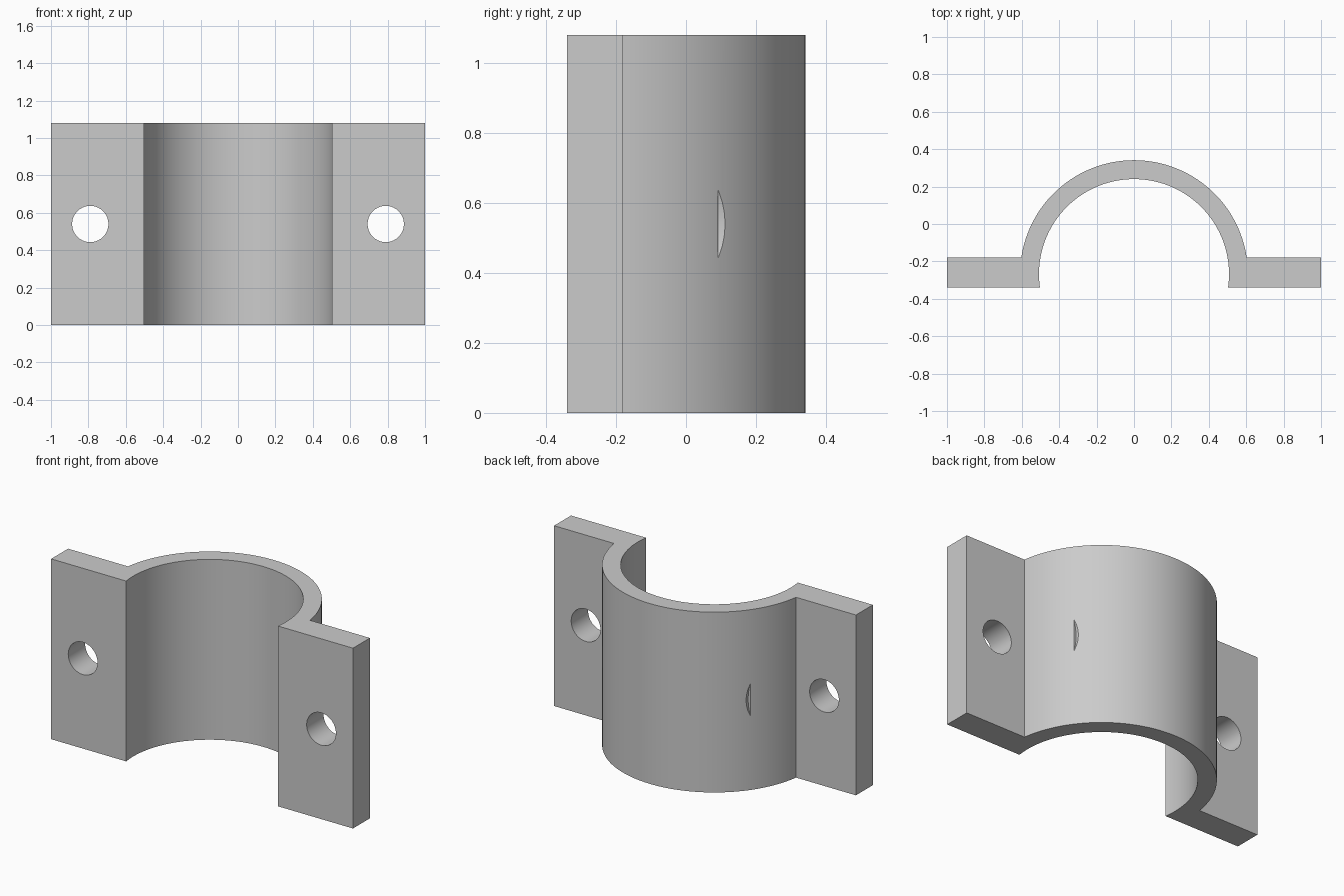
import bpy, bmesh, math

if "Cube" in bpy.data.objects:
    bpy.data.objects.remove(bpy.data.objects["Cube"])

HEIGHT = 1.08
FRONT, FLANGE_BACK = -0.34, -0.18
AXIS_Y = -0.268
R_IN, R_OUT = 0.508, 0.609
HOLE_X = 0.79

grey = bpy.data.materials.new("light_grey")
grey.use_nodes = True
colour = (0.6, 0.6, 0.6, 1)
grey.diffuse_color = colour
grey.node_tree.nodes["Principled BSDF"].inputs["Base Color"].default_value = colour


def arc(radius, y_end, steps=96):
    """Points over the top of the saddle, from right (+x) to left, ending at y_end."""
    start = math.asin((y_end - AXIS_Y) / radius)
    sweep = math.pi - 2 * start
    return [(radius * math.cos(start + sweep * i / steps),
             AXIS_Y + radius * math.sin(start + sweep * i / steps))
            for i in range(steps + 1)]


# Saddle clamp: one cross-section with both flanges, extruded upward
profile = [(1, FRONT), (1, FLANGE_BACK)] + arc(R_OUT, FLANGE_BACK)
profile += [(-1, FLANGE_BACK), (-1, FRONT)] + arc(R_IN, FRONT)[::-1]
bm = bmesh.new()
face = bm.faces.new([bm.verts.new((x, y, 0)) for x, y in profile])
top = bmesh.ops.extrude_face_region(bm, geom=[face])["geom"]
bmesh.ops.translate(bm, vec=(0, 0, HEIGHT),
                    verts=[v for v in top if isinstance(v, bmesh.types.BMVert)])
bmesh.ops.recalc_face_normals(bm, faces=bm.faces)
mesh = bpy.data.meshes.new("saddle_clamp")
bm.to_mesh(mesh)
bm.free()
mesh.materials.append(grey)
clamp = bpy.data.objects.new("saddle_clamp", mesh)
bpy.context.collection.objects.link(clamp)


def bore(name, x, radius, y0, y1):
    """Cut a round hole along y at mid height."""
    bpy.ops.mesh.primitive_cylinder_add(
        vertices=64, radius=radius, depth=y1 - y0,
        location=(x, (y0 + y1) / 2, HEIGHT / 2), rotation=(math.pi / 2, 0, 0))
    cutter = bpy.context.object
    cutter.name = name
    cutter.hide_render = True
    cutter.data.materials.append(grey)
    mod = clamp.modifiers.new(name, "BOOLEAN")
    mod.operation, mod.solver, mod.object = "DIFFERENCE", "EXACT", cutter
    bpy.ops.object.select_all(action="DESELECT")
    clamp.select_set(True)
    bpy.context.view_layer.objects.active = clamp
    bpy.ops.object.modifier_apply(modifier=name)
    bpy.data.objects.remove(cutter)


# Bolt holes, and the shallow bolt-head clearance nicks in the saddle
for side in (-1, 1):
    bore("bolt_hole", side * HOLE_X, 0.097, -0.6, 0)
    bore("head_clearance", side * HOLE_X, 0.314, 0.092, 0.5)

bpy.ops.object.shade_smooth_by_angle(angle=math.radians(30))
